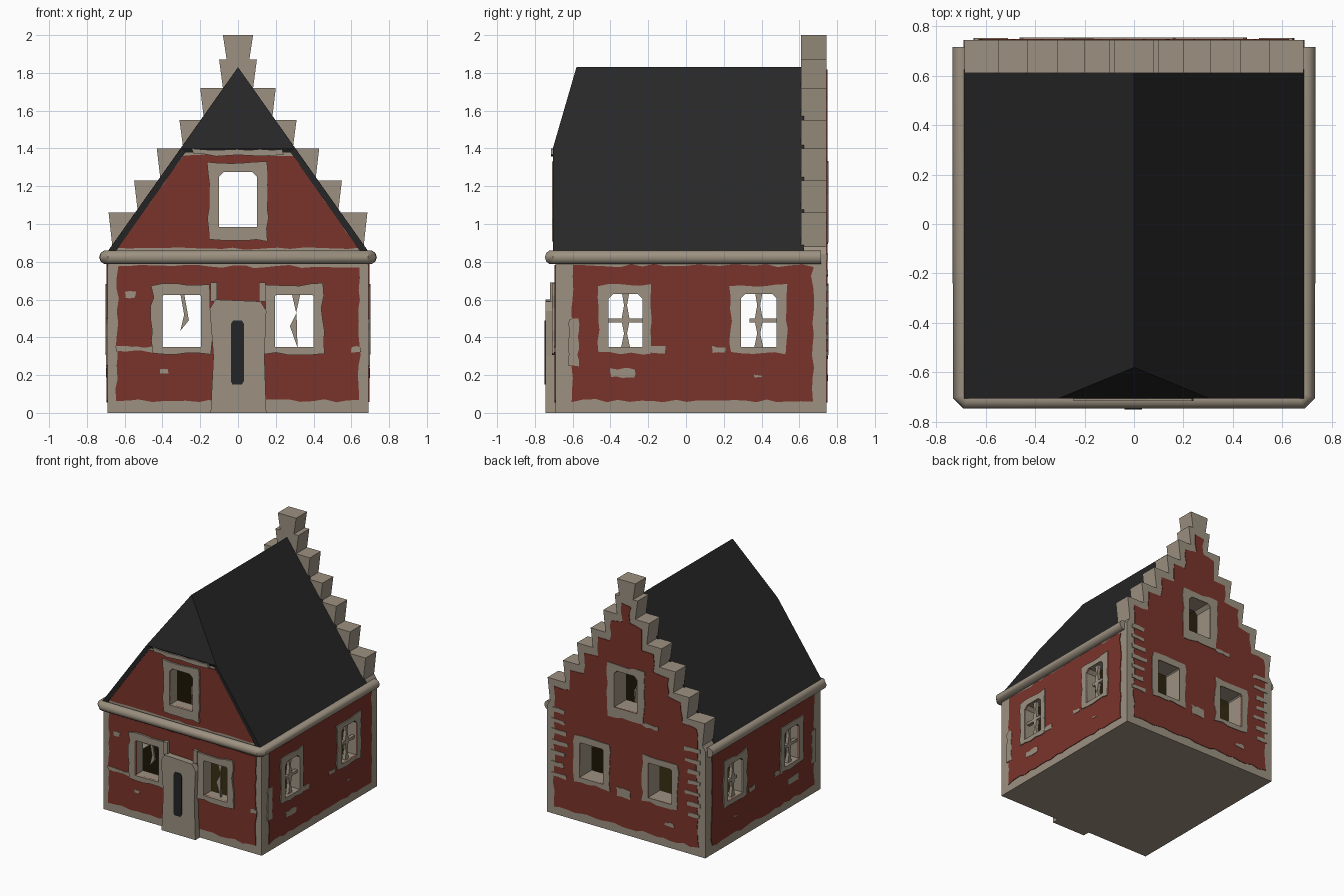
import bpy, bmesh, math, random
from mathutils import Vector

random.seed(4)
if "Cube" in bpy.data.objects:
    bpy.data.objects.remove(bpy.data.objects["Cube"], do_unlink=True)


def material(name, rgb):
    m = bpy.data.materials.new(name)
    m.use_nodes = True
    m.diffuse_color = (*rgb, 1)
    m.node_tree.nodes["Principled BSDF"].inputs["Base Color"].default_value = (*rgb, 1)
    return m


STONE = material("beige stone", (0.335, 0.285, 0.22))
BRICK = material("red brick", (0.195, 0.034, 0.024))
ROOF = material("black slate", (0.02, 0.02, 0.021))
INSIDE = material("dark olive interior", (0.025, 0.017, 0.004))
PANEL = material("dark grey door panel", (0.016, 0.018, 0.02))


def finish(name, bm, mats):
    mesh = bpy.data.meshes.new(name)
    bm.to_mesh(mesh)
    bm.free()
    for m in mats:
        mesh.materials.append(m)
    ob = bpy.data.objects.new(name, mesh)
    bpy.context.scene.collection.objects.link(ob)
    return ob


def prism(name, pts, axis, a, b, *mats):
    """Extrude a 2D outline along x (points are y, z) or y (points are x, z)."""
    def place(p, d):
        return (d, p[0], p[1]) if axis == "x" else (p[0], d, p[1])
    bm = bmesh.new()
    lo = [bm.verts.new(place(p, a)) for p in pts]
    hi = [bm.verts.new(place(p, b)) for p in pts]
    bm.faces.new(lo)
    bm.faces.new(hi[::-1])
    for i in range(len(pts)):
        j = (i + 1) % len(pts)
        bm.faces.new((lo[i], hi[i], hi[j], lo[j]))
    bmesh.ops.recalc_face_normals(bm, faces=bm.faces)
    return finish(name, bm, mats)


def rect(u0, u1, z0, z1):
    return [(u0, z0), (u1, z0), (u1, z1), (u0, z1)]


def chamfered(u0, u1, z0, z1, c=0.025):
    return [(u0, z0), (u1, z0), (u1, z1 - c), (u1 - c, z1), (u0 + c, z1), (u0, z1 - c)]


def symmetric(half):
    return half + [(-x, z) for x, z in reversed(half)]


def ragged(pts, amount=0.009, step=0.06):
    """Break an outline into short pieces with a hand-worn wobble."""
    out = []
    for p, q in zip(pts, pts[1:] + pts[:1]):
        p, q = Vector(p), Vector(q)
        n = max(1, round((q - p).length / step))
        for i in range(n):
            v = p.lerp(q, i / n)
            out.append((v.x + random.uniform(-amount, amount),
                        v.y + random.uniform(-amount, amount)))
    return out


def cut(ob, cutters):
    for c in cutters:
        mod = ob.modifiers.new("cut", "BOOLEAN")
        mod.operation, mod.solver, mod.object = "DIFFERENCE", "EXACT", c
    deps = bpy.context.evaluated_depsgraph_get()
    mesh = bpy.data.meshes.new_from_object(ob.evaluated_get(deps))
    ob.modifiers.clear()
    ob.data = mesh


# Window openings: each cutter runs right through the house
front_open = [(-0.40, -0.195), (0.195, 0.40)]
side_open = [(-0.41, -0.23), (0.29, 0.48)]
holes = [prism("window_cutter", chamfered(a, b, 0.35, 0.625, 0.008), "y", -1, 1, STONE)
         for a, b in front_open]
holes += [prism("window_cutter", chamfered(a, b, 0.35, 0.63), "x", -1, 1, STONE)
          for a, b in side_open]
holes.append(prism("window_cutter", chamfered(-0.1, 0.1, 0.985, 1.275), "y", -1, 1, STONE))

# Room cutter, its faces take the interior colour
room = prism("room_cutter", symmetric([(0.61, 0.04), (0.61, 0.80), (0.59, 0.85), (0.01, 1.68)]),
             "y", -0.61, 0.60, STONE, INSIDE)
for f in room.data.polygons:
    f.material_index = 1

# Walls and stepped back gable
walls = prism("walls", symmetric([(0.69, 0), (0.69, 0.83), (0.665, 0.86), (0.28, 1.40)]),
              "y", -0.69, 0.64, STONE, INSIDE)
cut(walls, [room] + holes)

steps = [(0.685, 1.06), (0.55, 1.23), (0.43, 1.40), (0.31, 1.55),
         (0.20, 1.72), (0.10, 1.87), (0.08, 2.0)]
outline = [(0.69, 0), (0.69, 0.84)]
red_back = [(0.63, 0.065)]
z_prev = 0.88
for x, z in steps:
    outline += [(x - 0.02, z_prev), (x, z)]
    if x > 0.09:
        red_back += [(x - 0.065, z_prev - 0.05), (x - 0.065, z - 0.06)]
    z_prev = z
gable = prism("back_gable", symmetric(outline), "y", 0.61, 0.745, STONE)
cut(gable, holes)

# Thin brick panels
panels = [
    prism("back_brick", ragged(symmetric(red_back)), "y", 0.74, 0.749, BRICK),
    prism("front_brick", ragged(rect(-0.64, 0.64, 0.065, 0.775)), "y", -0.696, -0.688, BRICK),
    prism("gable_brick", ragged(symmetric([(0.64, 0.87), (0.29, 1.365)]), 0.006),
          "y", -0.696, -0.688, BRICK)]
for s in (-1, 1):
    panels.append(prism("side_brick", ragged(rect(-0.60, 0.67, 0.065, 0.78)),
                        "x", s * 0.687, s * 0.695, BRICK))
for p in panels:
    cut(p, holes)

# Window surrounds, front and back, then both sides
frames = []
for y0, y1 in ((-0.71, -0.68), (0.735, 0.754)):
    for a, b in front_open:
        frames.append(prism("window_frame", ragged(rect(a - 0.055, b + 0.05, 0.315, 0.68)),
                            "y", y0, y1, STONE))
    frames.append(prism("attic_frame", ragged(rect(-0.16, 0.16, 0.91, 1.325)),
                        "y", y0, y1, STONE))
for s in (-1, 1):
    for a, b in side_open:
        frames.append(prism("side_window_frame", ragged(rect(a - 0.055, b + 0.05, 0.315, 0.675)),
                            "x", s * 0.68, s * 0.702, STONE))
for f in frames:
    cut(f, holes)

# Worn stone patches on the brick
for s in (-1, 1):
    for box in ((-0.40, -0.27, 0.19, 0.235), (-0.2, -0.11, 0.315, 0.35),
                (0.14, 0.21, 0.32, 0.35), (-0.62, -0.57, 0.25, 0.5), (0.36, 0.4, 0.19, 0.2)):
        prism("side_patch", ragged(rect(*box), 0.006, 0.03), "x", s * 0.69, s * 0.698, STONE)
    for i in range(7):
        z = 0.30 + i * 0.085
        reach = random.uniform(0.07, 0.15)
        prism("corner_stone", ragged(rect(s * 0.645, s * (0.645 - reach), z, z + 0.03), 0.005),
              "y", 0.744, 0.752, STONE)
for box in ((-0.6, -0.54, 0.61, 0.645), (-0.41, -0.37, 0.205, 0.23),
            (-0.65, -0.45, 0.325, 0.35), (0.6, 0.65, 0.32, 0.35)):
    prism("front_patch", ragged(rect(*box), 0.006, 0.03), "y", -0.699, -0.69, STONE)
for box in ((-0.04, 0.08, 0.29, 0.36), (-0.28, -0.15, 0.90, 0.925), (-0.42, -0.34, 0.17, 0.2)):
    prism("back_patch", ragged(rect(*box), 0.006, 0.03), "y", 0.744, 0.752, STONE)

# Glazing bars in the side windows, broken shards in the front ones
for s in (-1, 1):
    x0, x1 = s * 0.655, s * 0.68
    for (a, b), reach in zip(side_open, (1, 0.6)):
        c = (a + b) / 2
        prism("upright_bar", [(c - 0.025, 0.34), (c + 0.025, 0.34), (c + 0.008, 0.42),
                              (c + 0.022, 0.49), (c + 0.008, 0.57), (c + 0.02, 0.64),
                              (c - 0.02, 0.64), (c - 0.008, 0.57), (c - 0.022, 0.49),
                              (c - 0.008, 0.42)], "x", x0, x1, STONE)
        prism("cross_bar", rect(a - 0.01 if reach == 1 else c - 0.05, b + 0.01, 0.478, 0.5),
              "x", x0, x1, STONE)
for shard in ([(-0.305, 0.63), (-0.285, 0.63), (-0.26, 0.49), (-0.305, 0.435), (-0.285, 0.52)],
              [(0.315, 0.345), (0.31, 0.53), (0.275, 0.46)],
              [(0.285, 0.63), (0.33, 0.63), (0.308, 0.53)]):
    prism("broken_bar", shard, "y", -0.665, -0.65, STONE)

# Door block with a narrow rounded panel
prism("door", [(-0.145, 0.0), (0.15, 0.0), (0.14, 0.3), (0.15, 0.54), (0.12, 0.59),
               (-0.12, 0.6), (-0.15, 0.55), (-0.13, 0.3)], "y", -0.745, -0.68, STONE)
prism("door_panel", [(-0.03, 0.15), (0.02, 0.15), (0.032, 0.17), (0.032, 0.47), (0.02, 0.49),
                     (-0.025, 0.49), (-0.038, 0.47), (-0.038, 0.17)], "y", -0.75, -0.744, PANEL)
for s in (-1, 1):
    prism("door_bracket", rect(s * 0.11, s * 0.145, 0.59, 0.69), "y", -0.72, -0.68, STONE)

# Beam under the roof hip
prism("gable_beam", ragged(rect(-0.24, 0.24, 1.365, 1.395), 0.007), "y", -0.715, -0.64, STONE)

# Half-hipped roof shell
bm = bmesh.new()
ridge_f, ridge_b = bm.verts.new((0, -0.58, 1.83)), bm.verts.new((0, 0.625, 1.83))
shoulders = []
for s in (-1, 1):
    eave_f = bm.verts.new((s * 0.69, -0.705, 0.855))
    eave_b = bm.verts.new((s * 0.69, 0.625, 0.855))
    shoulder = bm.verts.new((s * 0.304, -0.705, 1.40))
    shoulders.append(shoulder)
    loop = [eave_f, eave_b, ridge_b, ridge_f, shoulder]
    bm.faces.new(loop if s > 0 else loop[::-1])
bm.faces.new(shoulders + [ridge_f])
roof = finish("roof", bm, [ROOF])
solid = roof.modifiers.new("thickness", "SOLIDIFY")
solid.thickness, solid.offset = 0.035, -1

# Rounded cornice around the front and sides
half = [(0.698, 0.715), (0.698, -0.69), (0.675, -0.713)]
path = half + [(-x, y) for x, y in reversed(half)]
curve = bpy.data.curves.new("cornice", "CURVE")
curve.dimensions = "3D"
curve.bevel_depth, curve.bevel_resolution, curve.use_fill_caps = 0.037, 3, True
spline = curve.splines.new("POLY")
spline.points.add(len(path) - 1)
for pt, (x, y) in zip(spline.points, path):
    pt.co = (x, y, 0.824, 1)
curve.materials.append(STONE)
tube = bpy.data.objects.new("cornice_path", curve)
bpy.context.scene.collection.objects.link(tube)
mesh = bpy.data.meshes.new_from_object(tube.evaluated_get(bpy.context.evaluated_depsgraph_get()))
cornice = bpy.data.objects.new("cornice", mesh)
bpy.context.scene.collection.objects.link(cornice)
bpy.ops.object.select_all(action="DESELECT")
cornice.select_set(True)
bpy.context.view_layer.objects.active = cornice
bpy.ops.object.shade_smooth_by_angle(angle=math.radians(40))

# Remove the helpers
for helper in holes + [room, tube]:
    bpy.data.objects.remove(helper, do_unlink=True)
